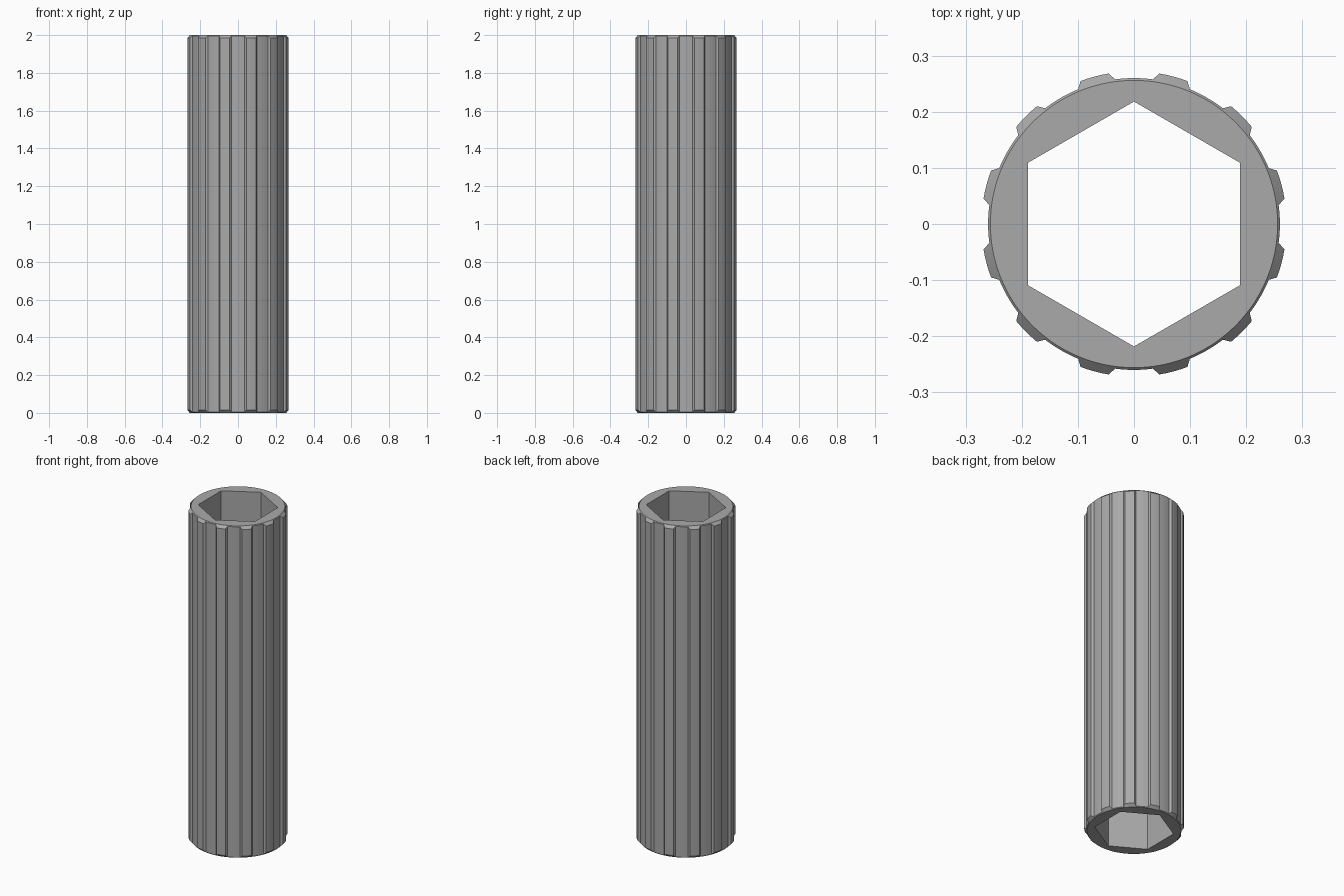
import bpy
import bmesh
from math import cos, sin, radians, pi

HEIGHT = 2.0
R_END, R_GROOVE, R_RIB = 0.256, 0.26, 0.272   # end face, groove floor, rib top
HEX_FLAT = 0.189                              # centre to flat of the hexagonal bore
RIBS = 12

cube = bpy.data.objects.get("Cube")
if cube:
    bpy.data.objects.remove(cube, do_unlink=True)

grey = bpy.data.materials.new("grey metal")
grey.use_nodes = True
colour = (0.4, 0.4, 0.4, 1)
grey.diffuse_color = colour
grey.node_tree.nodes["Principled BSDF"].inputs["Base Color"].default_value = colour

# One rib period: (angle in degrees, radius), groove centre to groove centre
groove_in = [(a, R_GROOVE) for a in (0, 2.5, 5, 7.5)]
rib_top = [(a, R_RIB) for a in (9.5, 12.25, 15, 17.75, 20.5)]
groove_out = [(a, R_GROOVE) for a in (22.5, 25, 27.5)]
period = groove_in + rib_top + groove_out
step = 360 / RIBS
profile = [(radians(a + step * i), r) for i in range(RIBS) for a, r in period]


def hex_radius(a):
    """Distance to the bore wall at angle a, with flats facing +x and -x."""
    return HEX_FLAT / cos((a + pi / 6) % (pi / 3) - pi / 6)


# Closed chain of rings: ribbed outside, 45 degree end chamfers, hexagonal bore
ring_rules = [
    lambda a, r: (R_END, 0),
    lambda a, r: (r, r - R_END),
    lambda a, r: (r, HEIGHT - (r - R_END)),
    lambda a, r: (R_END, HEIGHT),
    lambda a, r: (hex_radius(a), HEIGHT),
    lambda a, r: (hex_radius(a), 0),
]

bm = bmesh.new()
rings = []
for rule in ring_rules:
    ring = []
    for a, r in profile:
        rad, z = rule(a, r)
        ring.append(bm.verts.new((rad * cos(a), rad * sin(a), z)))
    rings.append(ring)

n = len(profile)
for k, low in enumerate(rings):
    high = rings[(k + 1) % len(rings)]
    for i in range(n):
        j = (i + 1) % n
        bm.faces.new((low[i], low[j], high[j], high[i]))
bmesh.ops.recalc_face_normals(bm, faces=bm.faces)

mesh = bpy.data.meshes.new("ribbed_sleeve")
bm.to_mesh(mesh)
bm.free()
mesh.materials.append(grey)
sleeve = bpy.data.objects.new("ribbed_sleeve", mesh)
bpy.context.collection.objects.link(sleeve)

# Smooth arcs, crisp rib, chamfer and bore edges
bpy.ops.object.select_all(action="DESELECT")
sleeve.select_set(True)
bpy.context.view_layer.objects.active = sleeve
bpy.ops.object.shade_smooth_by_angle(angle=radians(25))
